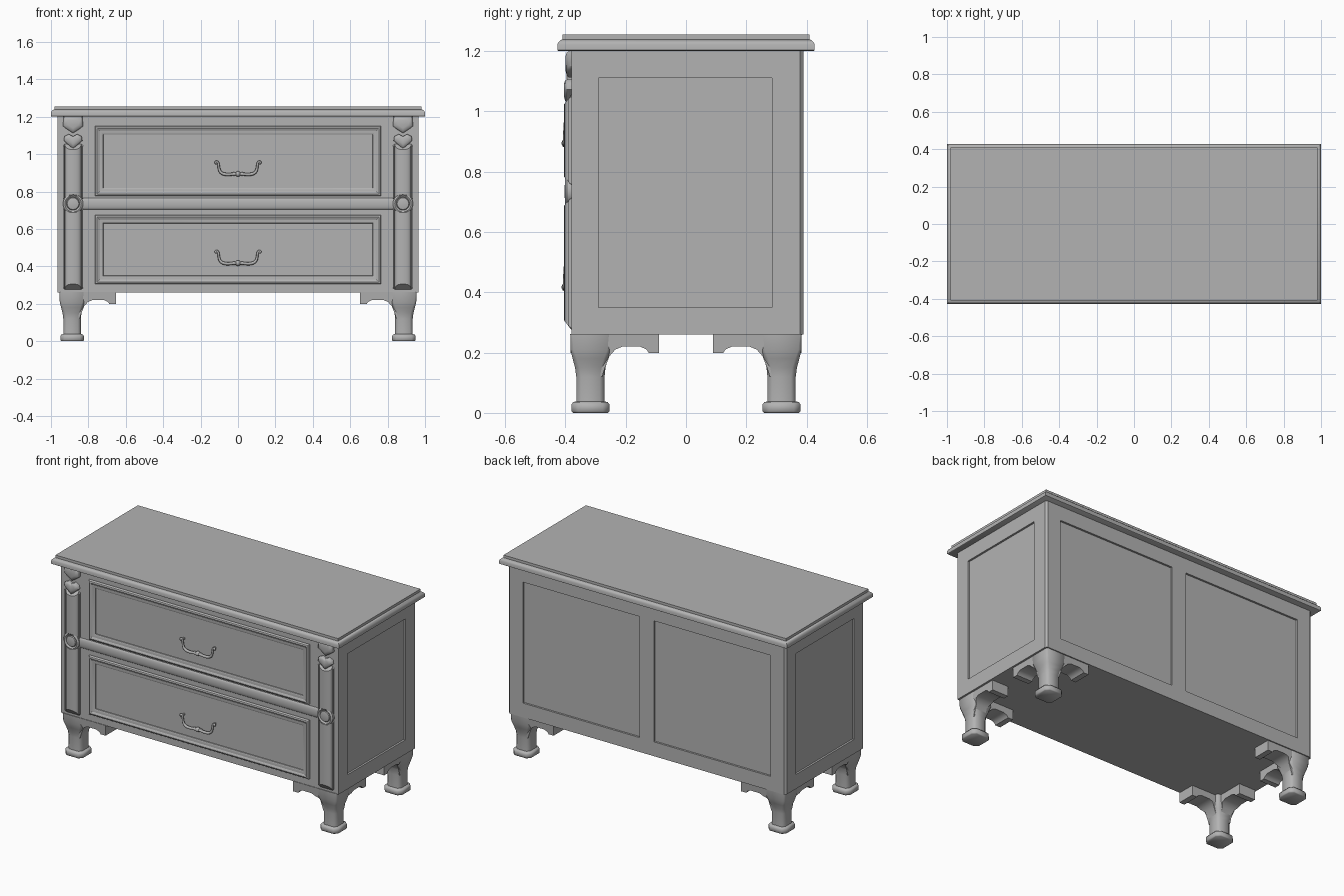
import bpy, bmesh, math

if "Cube" in bpy.data.objects:
    bpy.data.objects.remove(bpy.data.objects["Cube"])

grey = bpy.data.materials.new("dark_grey")
grey.diffuse_color = (.45, .45, .45, 1)
grey.use_nodes = True
grey.node_tree.nodes["Principled BSDF"].inputs["Base Color"].default_value = grey.diffuse_color


def finish(name, bm, smooth=None):
    bmesh.ops.recalc_face_normals(bm, faces=bm.faces)
    me = bpy.data.meshes.new(name)
    bm.to_mesh(me)
    bm.free()
    me.materials.append(grey)
    ob = bpy.data.objects.new(name, me)
    bpy.context.collection.objects.link(ob)
    if smooth:
        bpy.ops.object.select_all(action='DESELECT')
        ob.select_set(True)
        bpy.context.view_layer.objects.active = ob
        bpy.ops.object.shade_smooth_by_angle(angle=math.radians(smooth))
    return ob


def add_loft(bm, rings):
    vs = [[bm.verts.new(p) for p in r] for r in rings]
    n = len(vs[0])
    for a, b in zip(vs, vs[1:]):
        for i in range(n):
            bm.faces.new((a[i], a[(i + 1) % n], b[(i + 1) % n], b[i]))
    bm.faces.new(vs[0])
    bm.faces.new(vs[-1])


def loft(name, rings, smooth=None):
    bm = bmesh.new()
    add_loft(bm, rings)
    return finish(name, bm, smooth)


def box_rings(x0, x1, y0, y1, z0, z1):
    return [[(x0, y0, z), (x1, y0, z), (x1, y1, z), (x0, y1, z)] for z in (z0, z1)]


# Carcass (chamfered back corners) with recessed side and back panels
plan = [(-.965, -.38), (.965, -.38), (.965, .378), (.953, .39), (-.953, .39), (-.965, .378)]
body = loft("carcass", [[(x, y, z) for x, y in plan] for z in (.26, 1.205)])
bm = bmesh.new()
for s in (-1, 1):
    add_loft(bm, box_rings(*sorted((s * .953, s * 1.1)), -.29, .285, .35, 1.11))
    add_loft(bm, box_rings(*sorted((s * .05, s * .86)), .378, .5, .35, 1.11))
cutter = finish("panel_cutter", bm)
cutter.hide_render = True
mod = body.modifiers.new("panels", 'BOOLEAN')
mod.object = cutter
mod.operation = 'DIFFERENCE'
mod.solver = 'EXACT'
bpy.context.view_layer.objects.active = body
bpy.ops.object.modifier_apply(modifier="panels")
bpy.data.objects.remove(cutter)

# Moulded top
prof = [(.005, 1.2), (0, 1.203), (0, 1.222), (.004, 1.23), (.011, 1.236),
        (.018, 1.239), (.018, 1.255)]
loft("top", [[(sx * (1 - d), sy * (.427 - d), z) for sx, sy in
              ((-1, -1), (1, -1), (1, 1), (-1, 1))] for d, z in prof], 35)

# Drawer fronts: raised moulding around a flat panel, with a bail handle
frame = [(0, -.375), (0, -.388), (.004, -.394), (.012, -.397), (.02, -.394),
         (.024, -.391), (.036, -.390), (.044, -.386), (.045, -.381)]
half = [(.113, .077, .005), (.122, .08, .006), (.117, .089, .006), (.106, .085, .006), (.103, .065, .006),
        (.101, .045, .007), (.09, .026, .008), (.062, .018, .009), (.03, .021, .008)]
for label, z0, z1, hz in (("upper", .775, 1.15, .872), ("lower", .305, .675, .395)):
    loft(label + "_drawer", [[(-.765 + d, y, z0 + d), (.765 - d, y, z0 + d),
                              (.765 - d, y, z1 - d), (-.765 + d, y, z1 - d)] for d, y in frame], 25)
    path = [(-x, z, r) for x, z, r in half] + [(0, .022, .008)] + list(reversed(half))
    cu = bpy.data.curves.new(label + "_handle", 'CURVE')
    cu.dimensions = '3D'
    cu.bevel_depth = 1
    cu.bevel_resolution = 2
    cu.resolution_u = 4
    cu.use_fill_caps = True
    cu.materials.append(grey)
    sp = cu.splines.new('NURBS')
    sp.points.add(len(path) - 1)
    for p, (x, z, r) in zip(sp.points, path):
        p.co = (x, -.401, hz + z, 1)
        p.radius = r
    sp.use_endpoint_u = True
    sp.order_u = 3
    bpy.context.collection.objects.link(bpy.data.objects.new(label + "_handle", cu))
    # Handle posts and centre bead
    bm = bmesh.new()
    for x, z, r in ((0, .022, .015), (-.022, .022, .01), (.022, .022, .01)):
        res = bmesh.ops.create_uvsphere(bm, u_segments=12, v_segments=8, radius=r)
        bmesh.ops.translate(bm, verts=res['verts'], vec=(x, -.398, hz + z))
    for x in (-.108, .108):
        add_loft(bm, [[(x + .007 * math.cos(a * math.pi / 4), y, hz + .083 + .007 * math.sin(a * math.pi / 4))
                       for a in range(8)] for y in (-.375, -.402)])
    finish(label + "_handle_beads", bm, 40)

# Rounded rail between the drawers
arc = [(-.38 - .009 * math.sin(t * math.pi / 8), .735 - .031 * math.cos(t * math.pi / 8)) for t in range(9)]
arc = [(-.37, .704)] + arc + [(-.37, .766)]
loft("middle_rail", [[(x, y, z) for y, z in arc] for x in (-.84, .84)], 40)

CX = .882
shield = [(-.05, 1.2), (.05, 1.2), (.054, 1.15), (.035, 1.135), (0, 1.112), (-.035, 1.135), (-.054, 1.15)]
heart = [(0, 1.095), (.022, 1.107), (.046, 1.095), (.05, 1.072), (0, 1.028), (-.05, 1.072), (-.046, 1.095), (-.022, 1.107)]
for s, side in ((-1, "left"), (1, "right")):
    # Rounded columns with sloping ends between narrow side fillets
    for label, z0, z1 in (("lower", .275, .718), ("upper", .752, 1.055)):
        sec = [(.042 * math.cos(t * math.pi / 10), .008 + .016 * math.sin(t * math.pi / 10)) for t in range(11)]
        sec = [(.052, -.01), (.052, .01), (.047, .01), (.044, 0)] + sec
        sec += [(-.044, 0), (-.047, .01), (-.052, .01), (-.052, -.01)]
        loft(f"{side}_{label}_column",
             [[(s * CX + x, -.38 - d, z + k * max(d, 0) * 1.3) for x, d in sec]
              for z, k in ((z0, 1), (z1, -1))], 40)
    # Rosette
    ros = [(.054, -.37), (.054, -.395), (.05, -.400), (.044, -.402), (.037, -.398),
           (.035, -.394), (.031, -.400), (.018, -.403)]
    loft(side + "_rosette", [[(s * CX + r * math.cos(a * math.pi / 12), y, .735 + r * math.sin(a * math.pi / 12))
                              for a in range(24)] for r, y in ros], 35)
    # Carved shield and leaf heart at the column head
    for label, pts, cz, front in (("shield", shield, 1.165, -.400), ("heart", heart, 1.075, -.405)):
        loft(f"{side}_{label}", [[(s * CX + x * k, y, cz + (z - cz) * k) for x, z in pts]
                                 for k, y in ((1, -.37), (1, front + .012), (.85, front + .004), (.5, front))], 45)

# Legs: stations hold z, outer offset, inner offset (from leg centre), corner chamfer
stations = [(0, .058, .058, .02), (.005, .063, .063, .022), (.028, .063, .063, .022), (.036, .057, .057, .02),
            (.038, .047, .047, .016), (.12, .047, .047, .016), (.15, .051, .05, .016),
            (.18, .059, .058, .014), (.21, .066, .066, .01), (.262, .067, .067, .006)]
wing = [(0, .262), (.235, .262), (.235, .198), (.2, .198), (.192, .21), (.17, .22), (.11, .22),
        (.085, .21), (.065, .188), (.05, .15), (.04, .12), (0, .12)]
for sx, a in ((-1, "left"), (1, "right")):
    for sy, b in ((-1, "front"), (1, "back")):
        cx, cy = .887, .317
        rings = []
        for z, o, i, c in stations:
            r = [(o, -i + c), (o, o - c), (o - c, o), (-i + c, o), (-i, o - c), (-i, -i + c), (-i + c, -i), (o - c, -i)]
            rings.append([(sx * (cx + u), sy * (cy + v), z) for u, v in r])
        loft(f"{b}_{a}_leg", rings, 60)
        # Bracket wings along the front/back and along the side
        lo, hi = -.045, .066
        loft(f"{b}_{a}_long_wing", [[(sx * (cx - d), sy * (cy + v * (1 if z > .19 else .68)), z) for d, z in wing]
                                    for v in (lo, hi)], 45)
        loft(f"{b}_{a}_side_wing", [[(sx * (cx + v * (1 if z > .19 else .68)), sy * (cy - d * .97), z) for d, z in wing]
                                    for v in (lo, hi)], 45)
